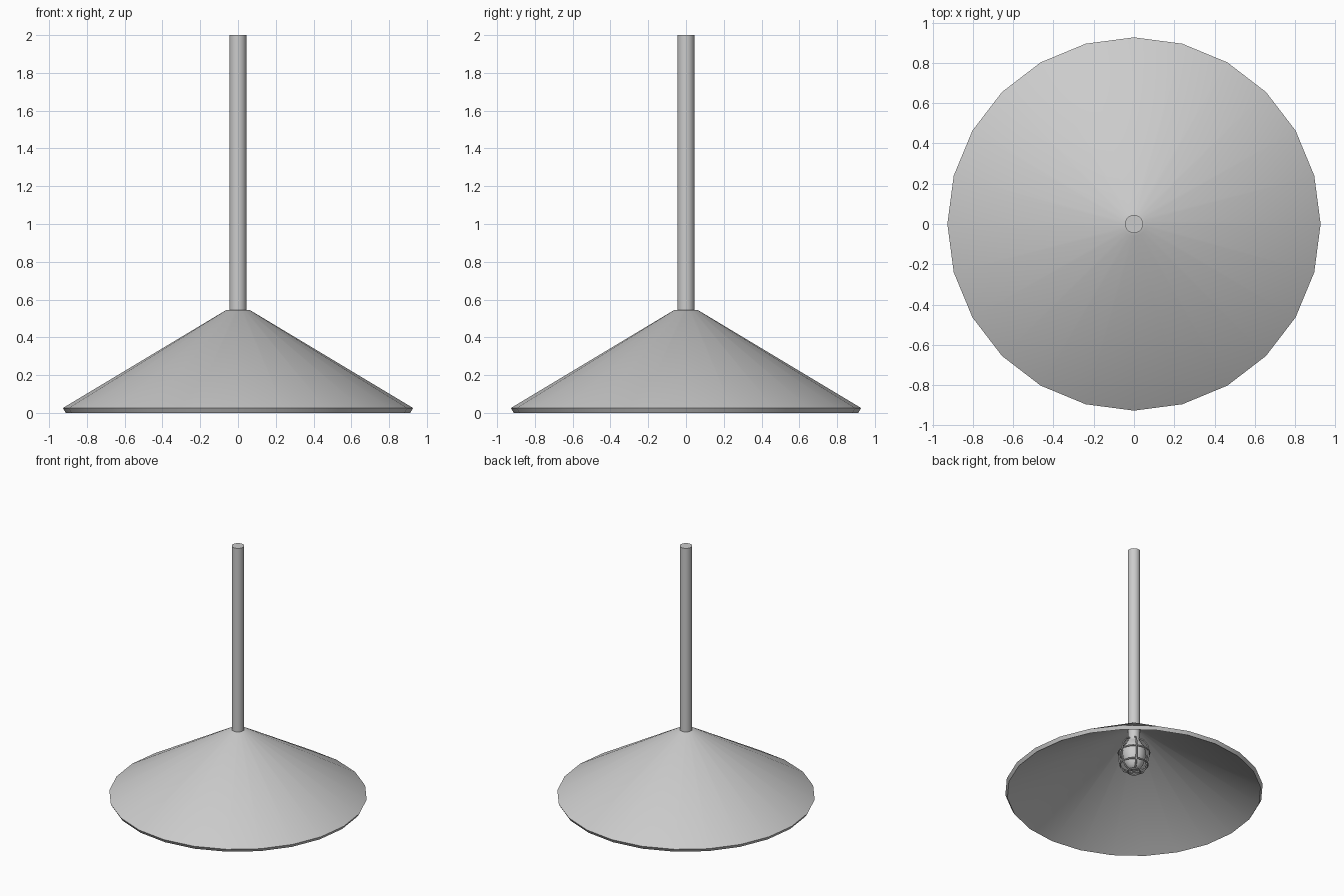
import bpy
import math
from math import sin, cos, pi

if "Cube" in bpy.data.objects:
    bpy.data.objects.remove(bpy.data.objects["Cube"])


def lathe(name, profile, sides):
    """Revolve (radius, z) points about z; a radius of 0 makes a pole."""
    verts, faces, rows = [], [], []
    for r, z in profile:
        n = 1 if r == 0 else sides
        rows.append([len(verts) + i for i in range(n)])
        verts += [(r * cos(2 * pi * i / sides), r * sin(2 * pi * i / sides), z) for i in range(n)]
    for a, b in zip(rows, rows[1:]):
        for i in range(sides):
            j = (i + 1) % sides
            f = [a[i % len(a)], a[j % len(a)], b[j % len(b)], b[i % len(b)]]
            faces.append(list(dict.fromkeys(f)))
    me = bpy.data.meshes.new(name)
    me.from_pydata(verts, [], faces)
    me.update()
    ob = bpy.data.objects.new(name, me)
    bpy.context.collection.objects.link(ob)
    smooth(ob)
    return ob


def smooth(ob):
    bpy.ops.object.select_all(action='DESELECT')
    ob.select_set(True)
    bpy.context.view_layer.objects.active = ob
    bpy.ops.object.shade_smooth_by_angle(angle=math.radians(35))


def wire(name, points, radius, cyclic=False):
    """Thin round wire through the points."""
    cu = bpy.data.curves.new(name, 'CURVE')
    cu.dimensions = '3D'
    cu.bevel_depth = radius
    cu.bevel_resolution = 1
    sp = cu.splines.new('POLY')
    sp.points.add(len(points) - 1)
    for p, co in zip(sp.points, points):
        p.co = (*co, 1)
    sp.use_cyclic_u = cyclic
    ob = bpy.data.objects.new(name, cu)
    bpy.context.collection.objects.link(ob)
    bpy.ops.object.select_all(action='DESELECT')
    ob.select_set(True)
    bpy.context.view_layer.objects.active = ob
    bpy.ops.object.convert(target='MESH')
    smooth(bpy.context.view_layer.objects.active)


# Conical shade with a slanted rim and wall thickness, closed at the top
lathe("shade", [(0, 0.515), (0.05, 0.515), (0.912, 0.0), (0.927, 0.026),
                (0.06, 0.546), (0, 0.546)], 24)

# Hanging rod
lathe("rod", [(0, 0.53), (0.045, 0.53), (0.045, 2.0), (0, 2.0)], 24)

# Socket and pear-shaped bulb under the shade
lathe("socket", [(0, 0.42), (0.042, 0.42), (0.042, 0.52), (0, 0.52)], 24)
lathe("bulb", [(0, 0.185), (0.025, 0.19), (0.05, 0.21), (0.07, 0.245), (0.083, 0.29),
               (0.086, 0.33), (0.077, 0.37), (0.055, 0.405), (0.04, 0.43), (0, 0.43)], 24)

# Wire cage: ribs running from the socket to under the bulb
rib = [(0.042, 0.44), (0.075, 0.42), (0.1, 0.38), (0.112, 0.33), (0.111, 0.28),
       (0.1, 0.23), (0.08, 0.195), (0.045, 0.175)]
for k in range(6):
    a = 2 * pi * k / 6
    wire(f"cage_rib_{k + 1}", [(r * cos(a), r * sin(a), z) for r, z in rib], 0.006)

# Cage hoops
for name, r, z in [("upper", 0.112, 0.33), ("lower", 0.1, 0.23), ("bottom", 0.045, 0.175)]:
    wire(f"cage_hoop_{name}", [(r * cos(2 * pi * i / 24), r * sin(2 * pi * i / 24), z)
                               for i in range(24)], 0.006, True)
